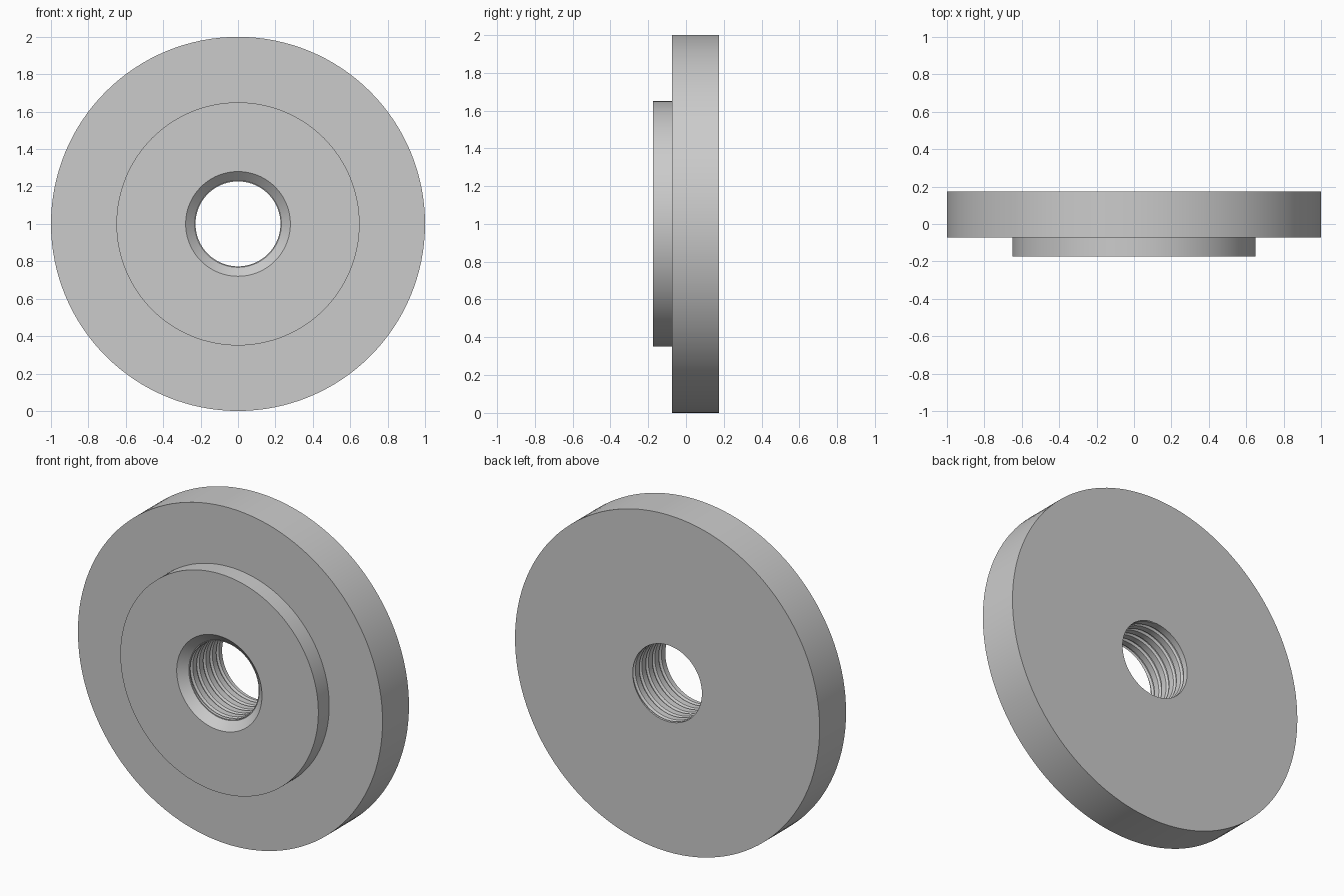
import bpy, bmesh, math

if "Cube" in bpy.data.objects:
    bpy.data.objects.remove(bpy.data.objects["Cube"])

N = 128                      # segments round the axis
CZ = 1.0                     # height of the axis
CREST, ROOT = 0.227, 0.238   # thread radii
Y0, Y1 = -0.13, 0.175        # threaded length
PITCH, TURNS = 0.061, 5
STEPS = [(0.0, CREST), (0.6, CREST), (0.75, ROOT), (0.85, ROOT)]

bm = bmesh.new()


def vert(r, y, j):
    a = 2 * math.pi * j / N
    return bm.verts.new((r * math.cos(a), y, CZ + r * math.sin(a)))


def skin(cols, i, k, shift=0):
    """Quad between neighbouring columns."""
    a, b = cols
    bm.faces.new((a[i], b[i + shift], b[k + shift], a[k]))


# Flange, raised boss and countersink as one turned profile
profile = [(CREST, Y0), (0.232, Y0), (0.28, -0.175), (0.65, -0.175),
           (0.65, -0.073), (1.0, -0.073), (1.0, Y1), (CREST, Y1)]
cols = [[vert(r, y, j) for r, y in profile] for j in range(N)]
for j in range(N):
    for i in range(len(profile) - 1):
        skin((cols[j], cols[(j + 1) % N]), i, i + 1)

# Helical thread lining the bore, clamped flat at both ends
cols = []
for j in range(N):
    col = []
    for turn in range(-2, TURNS + 3):
        for frac, r in STEPS:
            y = Y0 + PITCH * (turn + frac + j / N)
            inside = Y0 < y < Y1
            col.append(vert(r if inside else CREST, min(max(y, Y0), Y1), j))
    cols.append(col)
for j in range(N):
    last = j == N - 1
    shift = len(STEPS) if last else 0
    start = shift * 0
    for i in range(start, len(cols[0]) - 1):
        # the seam joins each turn to the next one
        src = i + (len(STEPS) if last else 0)
        if src + 1 < len(cols[0]):
            a, b = cols[j], cols[(j + 1) % N]
            bm.faces.new((a[i], b[src], b[src + 1], a[i + 1]))

bmesh.ops.remove_doubles(bm, verts=bm.verts, dist=1e-5)
bmesh.ops.recalc_face_normals(bm, faces=bm.faces)
mesh = bpy.data.meshes.new("threaded_flange")
bm.to_mesh(mesh)
bm.free()
obj = bpy.data.objects.new("threaded_flange", mesh)
bpy.context.collection.objects.link(obj)
bpy.context.view_layer.objects.active = obj
obj.select_set(True)
bpy.ops.object.shade_smooth_by_angle(angle=math.radians(25))
